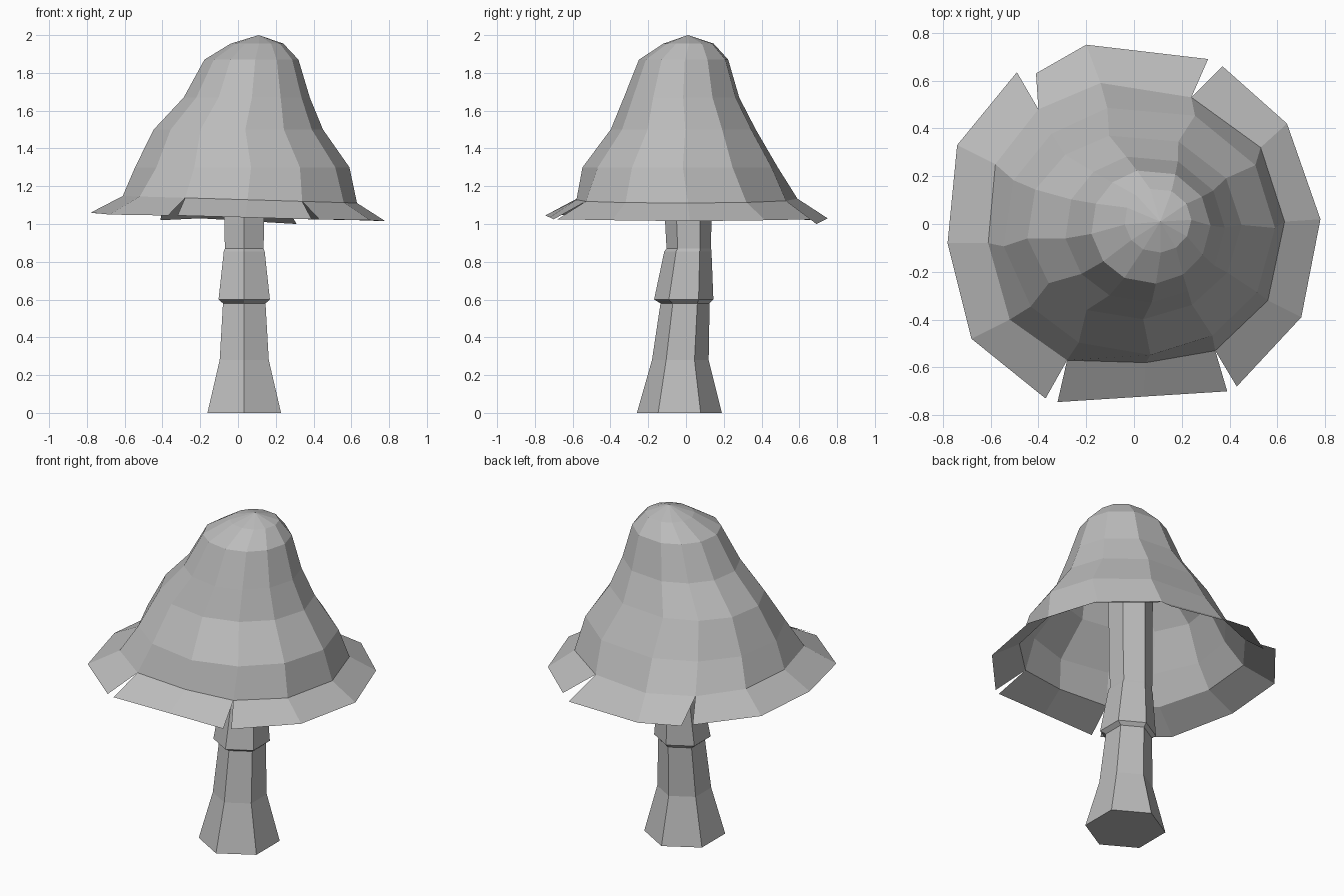
import bpy
from math import cos, sin, radians, atan2

cube = bpy.data.objects.get("Cube")
if cube:
    bpy.data.objects.remove(cube, do_unlink=True)

grey = bpy.data.materials.new("plain grey")
grey.use_nodes = True
colour = (0.5, 0.5, 0.5, 1)
grey.diffuse_color = colour
grey.node_tree.nodes["Principled BSDF"].inputs["Base Color"].default_value = colour


def make_object(name, verts, faces):
    mesh = bpy.data.meshes.new(name)
    mesh.from_pydata(verts, [], faces)
    mesh.materials.append(grey)
    obj = bpy.data.objects.new(name, mesh)
    bpy.context.collection.objects.link(obj)
    return obj


def bridge(lower, upper, count):
    """Quads joining two closed rings that start at the given indices."""
    return [(lower + i, lower + (i + 1) % count,
             upper + (i + 1) % count, upper + i) for i in range(count)]


# Stem: six-sided, leaning a little, with a collar halfway up
SIDES = 6
stem_rings = [  # centre y, radius, height
    (-0.035, 0.225, 0), (-0.03, 0.15, 0.28), (-0.005, 0.13, 0.58),
    (-0.012, 0.157, 0.6), (0.01, 0.125, 0.855), (0.015, 0.118, 0.87),
    (0.012, 0.122, 1.0), (0.01, 0.125, 1.5)]
verts, faces = [], []
for cy, r, z in stem_rings:
    for i in range(SIDES):
        a = radians(60 * i - 90)
        verts.append((0.033 + r * cos(a), cy + r * sin(a), z))
for k in range(len(stem_rings) - 1):
    faces += bridge(k * SIDES, (k + 1) * SIDES, SIDES)
faces.append(tuple(reversed(range(SIDES))))
faces.append(tuple(range(len(verts) - SIDES, len(verts))))
make_object("stem", verts, faces)

# Cap: irregular shoulder ring, then rings narrowing to an off-centre tip
shoulder = [(0.63, 0.01), (0.53, 0.32), (0.24, 0.53), (-0.14, 0.59),
            (-0.4, 0.48), (-0.58, 0.25), (-0.61, -0.08), (-0.52, -0.4),
            (-0.28, -0.57), (0.05, -0.58), (0.34, -0.53), (0.56, -0.32)]
N = len(shoulder)
cap_rings = [  # left, right, front, back, height
    (-0.55, 0.59, -0.55, 0.5, 1.3), (-0.45, 0.45, -0.4, 0.38, 1.5),
    (-0.29, 0.38, -0.33, 0.29, 1.67), (-0.18, 0.32, -0.25, 0.23, 1.87),
    (-0.04, 0.24, -0.12, 0.15, 1.955)]
verts = [(x, y, 1.13 - 0.03 * x) for x, y in shoulder]
faces = []
for x0, x1, y0, y1, z in cap_rings:
    for x, y in shoulder:
        a = atan2(y, x)
        verts.append(((x0 + x1) / 2 + (x1 - x0) / 2 * cos(a),
                      (y0 + y1) / 2 + (y1 - y0) / 2 * sin(a), z))
for k in range(len(cap_rings)):
    faces += bridge(k * N, (k + 1) * N, N)
tip = len(verts)
verts.append((0.11, 0.01, 2.0))
faces += [(tip - N + i, tip - N + (i + 1) % N, tip) for i in range(N)]

# Brim: four flared flaps parted by slits, each hung from the shoulder
flaps = [  # first shoulder corner, outer points
    (10, [(0.43, -0.68, 1.025), (0.7, -0.39, 1.02), (0.78, 0.02, 1.015),
          (0.64, 0.42, 1.02), (0.37, 0.66, 1.025)]),
    (2, [(0.31, 0.69, 1.0), (-0.2, 0.75, 1.03), (-0.41, 0.63, 1.02)]),
    (4, [(-0.49, 0.635, 1.05), (-0.74, 0.33, 1.055), (-0.78, -0.08, 1.06),
         (-0.68, -0.48, 1.05), (-0.37, -0.73, 1.045)]),
    (8, [(-0.32, -0.745, 1.045), (0.04, -0.722, 1.035), (0.39, -0.7, 1.025)])]
for first, outer in flaps:
    start = len(verts)
    verts += outer
    for i in range(len(outer) - 1):
        faces.append((start + i, start + i + 1,
                      (first + i + 1) % N, (first + i) % N))
make_object("cap", verts, faces)
